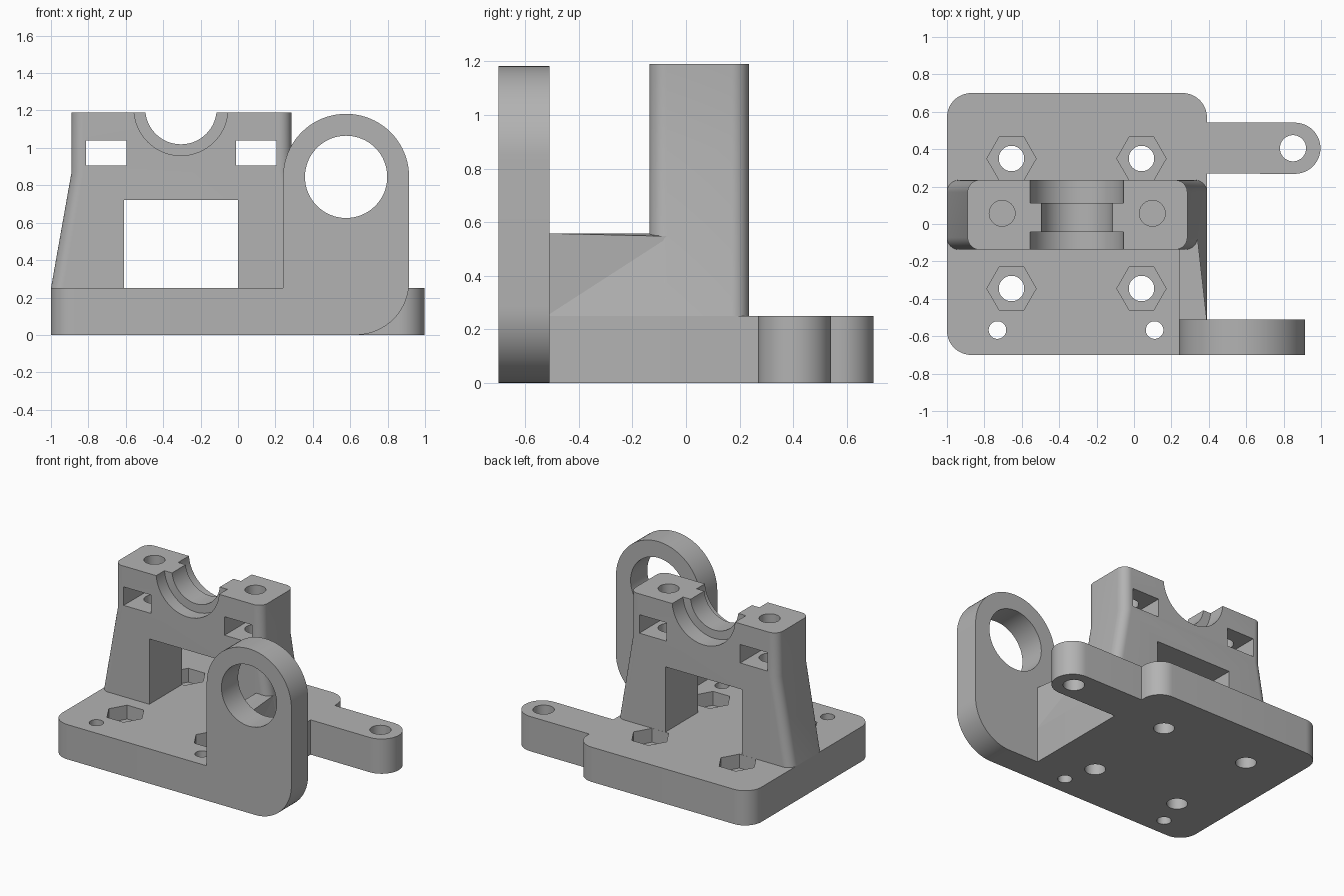
import bpy, bmesh
from math import pi, cos, sin, radians

if "Cube" in bpy.data.objects:
    bpy.data.objects.remove(bpy.data.objects["Cube"])

grey = bpy.data.materials.new("light_grey")
grey.use_nodes = True
colour = (0.45, 0.45, 0.45, 1)
grey.diffuse_color = colour
grey.node_tree.nodes["Principled BSDF"].inputs["Base Color"].default_value = colour


def arc(cx, cy, r, start, end, n=12):
    """Points along an arc, angles in degrees."""
    angles = [radians(start + (end - start) * i / n) for i in range(n + 1)]
    return [(cx + r * cos(a), cy + r * sin(a)) for a in angles]


def circle(cx, cy, r, n=48):
    return arc(cx, cy, r, 0, 360, n)[:-1]


def rect(x0, x1, y0, y1):
    return [(x0, y0), (x1, y0), (x1, y1), (x0, y1)]


def rounded(x0, x1, y0, y1, r):
    return (arc(x1 - r, y1 - r, r, 0, 90) + arc(x0 + r, y1 - r, r, 90, 180)
            + arc(x0 + r, y0 + r, r, 180, 270) + arc(x1 - r, y0 + r, r, 270, 360))


def make(name, verts, faces):
    mesh = bpy.data.meshes.new(name)
    mesh.from_pydata(verts, [], faces)
    bm = bmesh.new()
    bm.from_mesh(mesh)
    bmesh.ops.recalc_face_normals(bm, faces=bm.faces)
    bm.to_mesh(mesh)
    bm.free()
    mesh.materials.append(grey)
    obj = bpy.data.objects.new(name, mesh)
    bpy.context.collection.objects.link(obj)
    return obj


def loft(name, sections, along="z"):
    """Skin a stack of (level, outline) sections, capped at both ends."""
    n = len(sections[0][1])
    verts = [(u, v, h) if along == "z" else (u, h, v)
             for h, outline in sections for u, v in outline]
    faces = [(k * n + i, k * n + (i + 1) % n, (k + 1) * n + (i + 1) % n, (k + 1) * n + i)
             for k in range(len(sections) - 1) for i in range(n)]
    faces += [tuple(range(n)), tuple(range(len(verts) - n, len(verts)))]
    return make(name, verts, faces)


def prism(name, outline, low, high, along="z"):
    return loft(name, [(low, outline), (high, outline)], along)


def cut(obj, outline, low, high, along="z"):
    """Subtract a prism from a part."""
    tool = prism("cutter", outline, low, high, along)
    tool.hide_render = True
    mod = obj.modifiers.new("cut", "BOOLEAN")
    mod.operation, mod.solver, mod.object = "DIFFERENCE", "EXACT", tool
    graph = bpy.context.evaluated_depsgraph_get()
    result = bpy.data.meshes.new_from_object(obj.evaluated_get(graph))
    obj.modifiers.clear()
    obj.data = result
    bpy.data.objects.remove(tool)


# Base plate with nut pockets, bolt holes and two small front holes
BASE = 0.25
base = prism("base_plate", rounded(-1, 0.39, -0.7, 0.7, 0.13), 0, BASE)
for x in (-0.655, 0.04):
    for y in (-0.345, 0.35):
        cut(base, circle(x, y, 0.132, 6), 0.15, 0.4)
        cut(base, circle(x, y, 0.068), -0.1, 0.4)
for x in (-0.73, 0.11):
    cut(base, circle(x, -0.567, 0.047), -0.1, 0.4)

# Side tab with its hole
tab_outline = [(0.3, 0.27)] + arc(0.86, 0.405, 0.137, -90, 90, 24) + [(0.3, 0.542)]
tab = prism("side_tab", tab_outline, 0, BASE)
cut(tab, circle(0.85, 0.405, 0.07), -0.1, 0.4)

# Upright lug with a round bore
lug_outline = ([(0.24, 0)] + arc(0.63, 0.285, 0.285, -90, 0, 16)
               + arc(0.578, 0.845, 0.337, 0, 180, 40))
lug = prism("upright_lug", lug_outline, -0.7, -0.51, "y")
cut(lug, circle(0.578, 0.845, 0.22, 64), -0.9, -0.3, "y")

# Tapered clamp tower
foot = rounded(-1, 0.39, -0.137, 0.235, 0.065)
head = rounded(-0.89, 0.285, -0.137, 0.235, 0.065)
tower = loft("clamp_tower", [(BASE, foot), (0.87, head), (1.19, head)])
cut(tower, rect(-0.61, 0, 0.1, 0.72), -0.5, 0.5, "y")

# Shaft saddle: narrow lip in the middle, wider seat at each face
cut(tower, circle(-0.305, 1.21, 0.191, 64), -0.5, 0.5, "y")
for low, high in ((-0.5, -0.043), (0.112, 0.5)):
    cut(tower, circle(-0.305, 1.21, 0.251, 64), low, high, "y")

# Nut slots and clamp screw holes
for x in (-0.705, 0.098):
    cut(tower, rect(x - 0.109, x + 0.109, 0.907, 1.04), -0.5, 0.5, "y")
    cut(tower, circle(x, 0.057, 0.069), 0.77, 1.5)

# Gusset between lug and tower, its outer side following the tower taper
gusset_verts = [(0.24, -0.52, BASE), (0.39, -0.52, BASE), (0.39, -0.52, 0.558), (0.24, -0.52, 0.558),
                (0.24, -0.06, BASE), (0.39, -0.06, BASE), (0.338, -0.06, 0.547), (0.24, -0.06, 0.558)]
gusset = make("gusset", gusset_verts,
              [(0, 1, 2, 3), (4, 5, 6, 7), (0, 1, 5, 4), (0, 3, 7, 4),
               (2, 3, 7), (2, 7, 6), (1, 2, 6), (1, 6, 5)])

# Smooth curved walls, keep machined edges crisp
bpy.ops.object.select_all(action="DESELECT")
for part in (base, tab, lug, tower):
    part.select_set(True)
bpy.context.view_layer.objects.active = base
bpy.ops.object.shade_smooth_by_angle(angle=radians(30))
